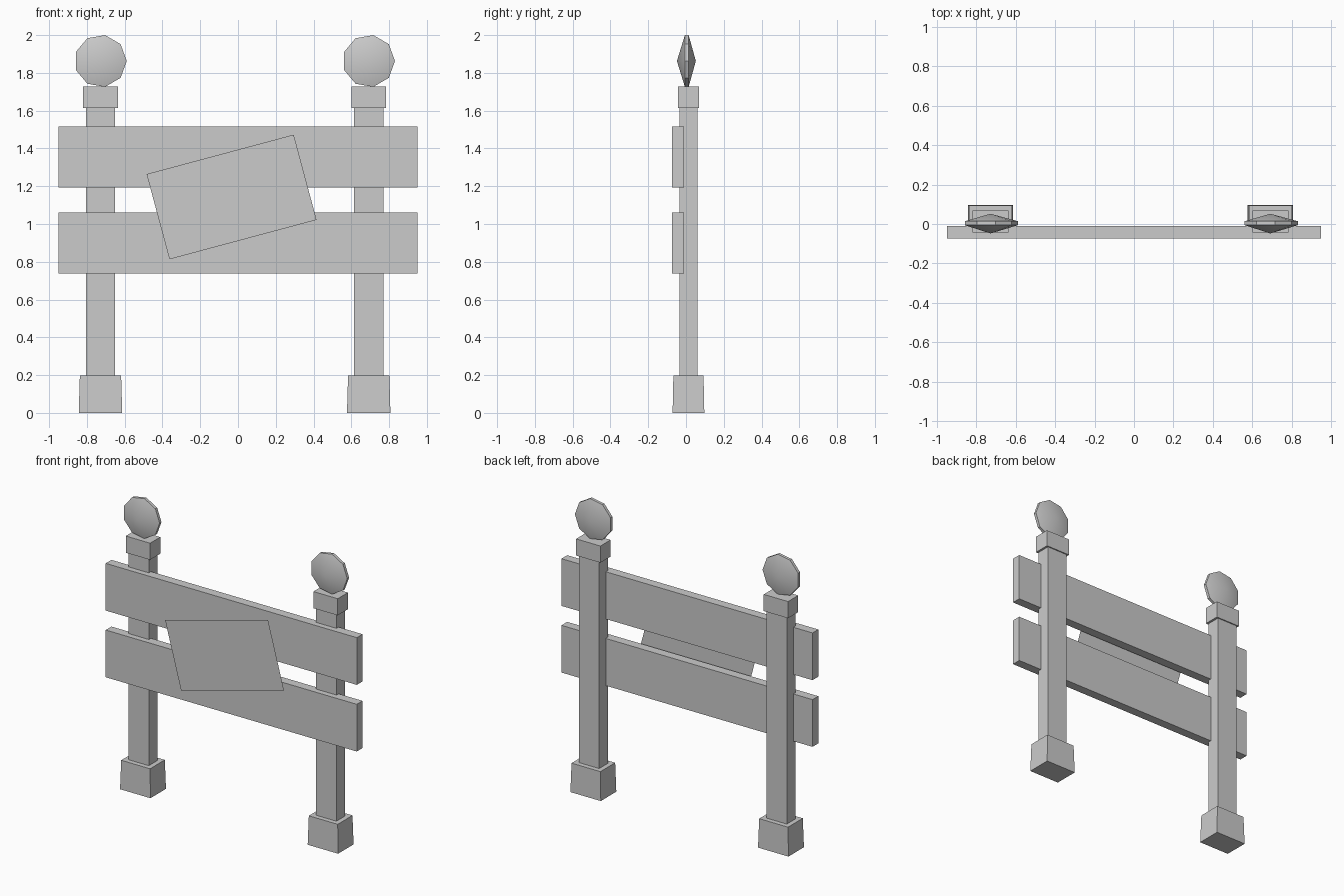
import bpy, bmesh, math
from mathutils import Matrix

if "Cube" in bpy.data.objects:
    bpy.data.objects.remove(bpy.data.objects["Cube"])

POST_Y = 0.013


def finish(name, bm):
    bmesh.ops.recalc_face_normals(bm, faces=bm.faces[:])
    mesh = bpy.data.meshes.new(name)
    bm.to_mesh(mesh)
    bm.free()
    obj = bpy.data.objects.new(name, mesh)
    bpy.context.collection.objects.link(obj)
    return obj


def box(name, x, y, z, taper=1.0):
    """Box from (min, max) ranges; taper scales the top face."""
    bm = bmesh.new()
    bmesh.ops.create_cube(bm, size=1)
    for v in bm.verts:
        s = taper if v.co.z > 0 else 1.0
        v.co = [(r[0] + r[1]) / 2 + c * k * (r[1] - r[0])
                for r, c, k in zip((x, y, z), v.co, (s, s, 1))]
    return finish(name, bm)


def centred_box(name, cx, hx, hy, z, taper=1.0):
    return box(name, (cx - hx, cx + hx), (POST_Y - hy, POST_Y + hy), z, taper)


def reflector(name, cx, cy, cz, radius, sides=9):
    """Nine-sided disc with a thin rim and a shallow cone on each face."""
    bm = bmesh.new()
    rings = [[bm.verts.new((cx + radius * math.cos(a), cy + dy, cz + radius * math.sin(a)))
              for a in (math.tau * i / sides for i in range(sides))]
             for dy in (-0.01, 0.01)]
    tips = [bm.verts.new((cx, cy + dy, cz)) for dy in (-0.052, 0.048)]
    for i in range(sides):
        j = (i + 1) % sides
        bm.faces.new((rings[0][i], rings[0][j], rings[1][j], rings[1][i]))
        for ring, tip in zip(rings, tips):
            bm.faces.new((ring[i], ring[j], tip))
    obj = finish(name, bm)
    # smooth cones, crisp rim
    bpy.ops.object.select_all(action='DESELECT')
    obj.select_set(True)
    bpy.context.view_layer.objects.active = obj
    bpy.ops.object.shade_smooth_by_angle(angle=math.radians(30))


# Posts with foot, cap and warning disc
for side, cx in (("left", -0.728), ("right", 0.692)):
    centred_box(side + "_foot", cx, 0.115, 0.084, (0, 0.198), 0.95)
    centred_box(side + "_post", cx, 0.077, 0.047, (0.15, 1.70))
    centred_box(side + "_cap", cx, 0.092, 0.055, (1.613, 1.727))
    reflector(side + "_disc", cx, 0.004, 1.863, 0.139)

# Cross boards
for name, z in (("upper_board", (1.194, 1.517)), ("lower_board", (0.738, 1.061))):
    box(name, (-0.95, 0.95), (-0.073, -0.011), z)

# Tilted flat sign panel in front of the boards
bm = bmesh.new()
bmesh.ops.create_grid(bm, x_segments=1, y_segments=1, size=0.5)
bm.transform(Matrix.Translation((-0.034, -0.097, 1.143))
             @ Matrix.Rotation(math.radians(90), 4, 'X')
             @ Matrix.Rotation(math.radians(15), 4, 'Z')
             @ Matrix.Diagonal((0.806, 0.467, 1, 1)))
mesh = bpy.data.meshes.new("sign_panel")
bm.to_mesh(mesh)
bm.free()
bpy.context.collection.objects.link(bpy.data.objects.new("sign_panel", mesh))
